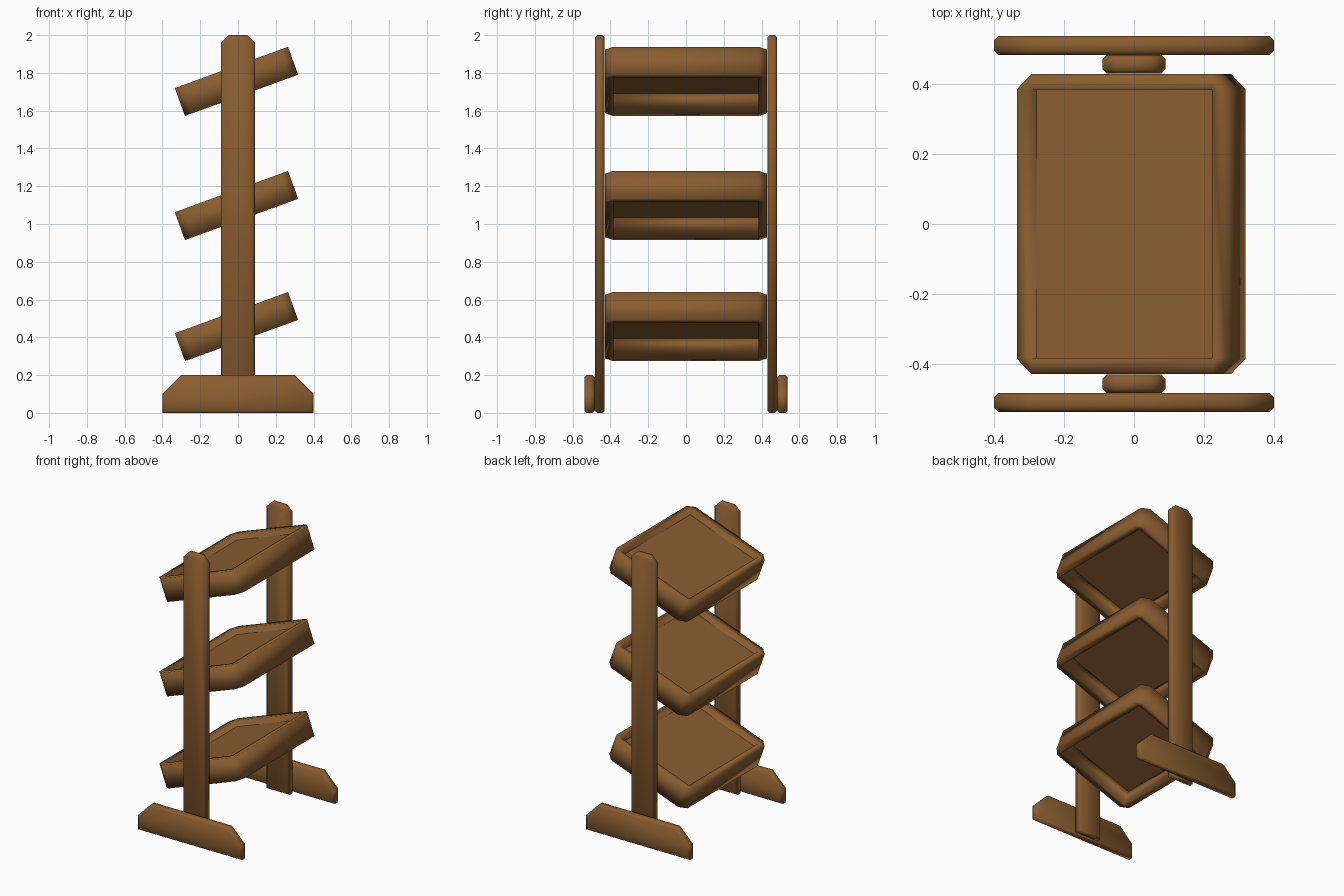
import bpy, bmesh, math

if "Cube" in bpy.data.objects:
    bpy.data.objects.remove(bpy.data.objects["Cube"])

wood = bpy.data.materials.new("brown wood")
wood.diffuse_color = (0.25, 0.11, 0.03, 1)
wood.use_nodes = True
wood.node_tree.nodes["Principled BSDF"].inputs["Base Color"].default_value = wood.diffuse_color


def finish(name, bm, loc=(0, 0, 0), tilt=0.0):
    bmesh.ops.recalc_face_normals(bm, faces=bm.faces)
    me = bpy.data.meshes.new(name)
    bm.to_mesh(me)
    bm.free()
    me.materials.append(wood)
    ob = bpy.data.objects.new(name, me)
    bpy.context.collection.objects.link(ob)
    ob.location = loc
    ob.rotation_euler = (0, -tilt, 0)
    bpy.context.view_layer.objects.active = ob
    ob.select_set(True)
    bpy.ops.object.shade_smooth_by_angle(angle=math.radians(100))
    ob.select_set(False)
    return ob


def board(name, profile, y0, y1, bevel):
    """Extrude an xz profile along y and chamfer the rims of both faces."""
    bm = bmesh.new()
    f = bm.faces.new([bm.verts.new((x, y0, z)) for x, z in profile])
    ext = bmesh.ops.extrude_face_region(bm, geom=[f])
    for v in ext["geom"]:
        if isinstance(v, bmesh.types.BMVert):
            v.co.y = y1
    bm.normal_update()
    rims = [e for e in bm.edges if abs(e.verts[0].co.y - e.verts[1].co.y) < 1e-5]
    bmesh.ops.recalc_face_normals(bm, faces=bm.faces)
    bmesh.ops.bevel(bm, geom=rims, offset=bevel, segments=1, affect='EDGES')
    return finish(name, bm)


def tray_frame(name, loc, tilt):
    """Rim with chamfered outer corners and a square opening."""
    hx, hy, hz, c, w = 0.319, 0.429, 0.0785, 0.043, 0.045
    outer = [(hx, hy - c), (hx - c, hy), (c - hx, hy), (-hx, hy - c),
             (-hx, c - hy), (c - hx, -hy), (hx - c, -hy), (hx, c - hy)]
    inner = [(hx - w, hy - w), (w - hx, hy - w), (w - hx, w - hy), (hx - w, w - hy)]
    bm = bmesh.new()
    o = [[bm.verts.new((x, y, z)) for x, y in outer] for z in (-hz, hz)]
    n = [[bm.verts.new((x, y, z)) for x, y in inner] for z in (-hz, hz)]
    for i in range(8):
        j, a = (i + 1) % 8, i // 2
        b = (j // 2) % 4
        bm.faces.new((o[0][i], o[0][j], o[1][j], o[1][i]))
        for k in (0, 1):
            cap = [o[k][i], o[k][j], n[k][b]] + ([n[k][a]] if a != b else [])
            bm.faces.new(cap)
        if a != b:
            bm.faces.new((n[0][a], n[1][a], n[1][b], n[0][b]))
    finish(name, bm, loc, tilt)


def tray_panel(name, loc, tilt):
    """Thin shelf floor set inside the rim, near its top."""
    bm = bmesh.new()
    bmesh.ops.create_cube(bm, size=1)
    for v in bm.verts:
        v.co.x *= 0.56
        v.co.y *= 0.78
        v.co.z = v.co.z * 0.006 + 0.035
    ob = finish(name, bm, loc, tilt)
    ob.data.polygons.foreach_set("use_smooth", [False] * len(ob.data.polygons))


post = [(-0.09, 0), (0.09, 0), (0.09, 1.96), (0.05, 2), (-0.05, 2), (-0.09, 1.96)]
foot = [(-0.4, 0), (0.4, 0), (0.4, 0.1), (0.3, 0.2), (-0.3, 0.2), (-0.4, 0.1)]

# upright posts and feet on both sides
for side, s in (("front", -1), ("back", 1)):
    board(side + "_post", post, s * 0.431, s * 0.483, 0.012)
    board(side + "_foot", foot, s * 0.483, s * 0.538, 0.012)

# three tilted trays
for label, z in (("lower", 0.457), ("middle", 1.098), ("upper", 1.755)):
    at = (-0.008, 0, z)
    tray_frame(label + "_tray_rim", at, math.radians(20))
    tray_panel(label + "_tray_floor", at, math.radians(20))
